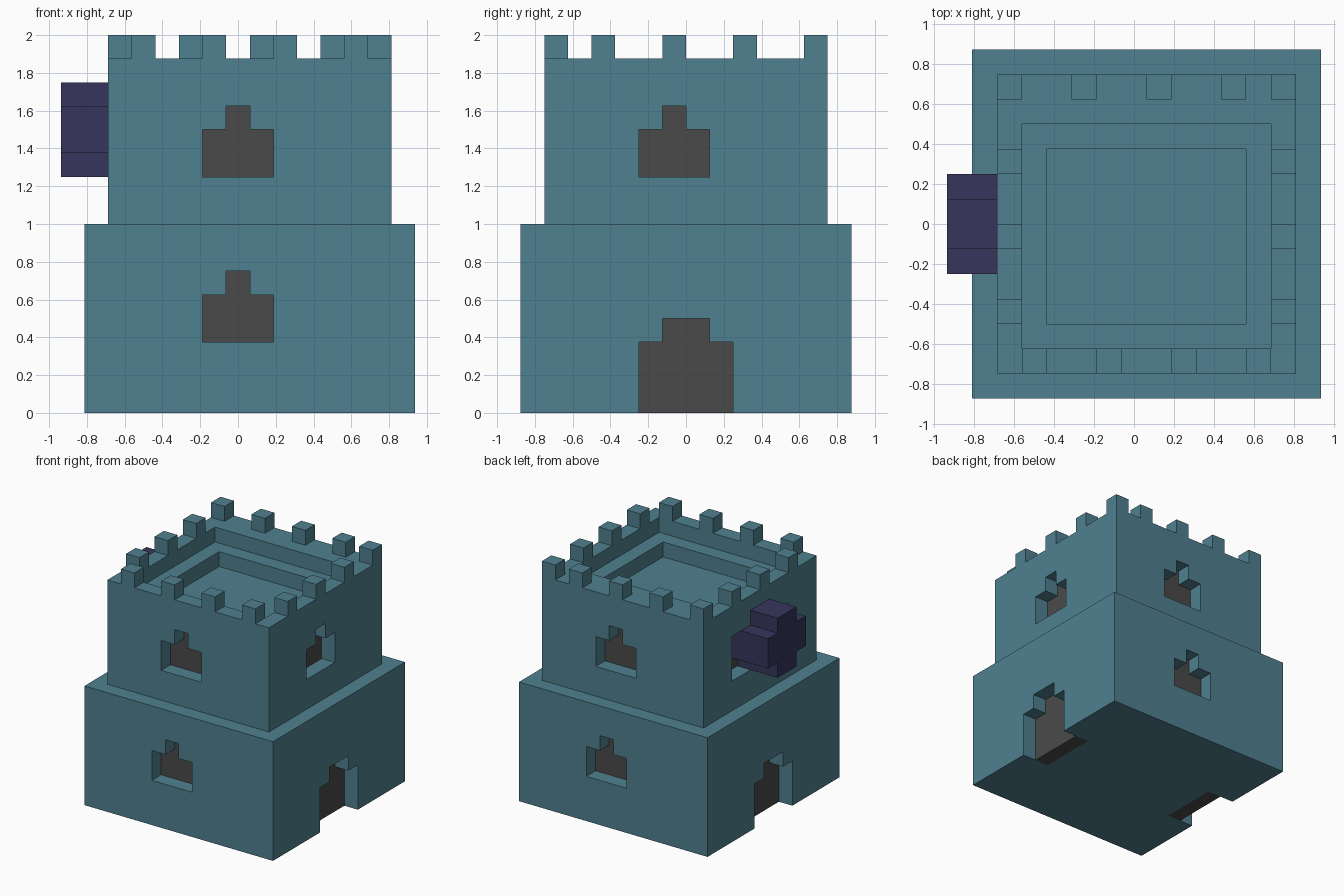
import bpy, bmesh

cube = bpy.data.objects.get("Cube")
if cube:
    bpy.data.objects.remove(cube, do_unlink=True)

V = 0.125  # block size


def srgb(*rgb):
    return tuple(((c / 255 + 0.055) / 1.055) ** 2.4 for c in rgb) + (1.0,)


def material(name, colour):
    m = bpy.data.materials.new(name)
    m.use_nodes = True
    m.diffuse_color = colour
    bsdf = m.node_tree.nodes["Principled BSDF"]
    bsdf.inputs["Base Color"].default_value = colour
    bsdf.inputs["Roughness"].default_value = 0.9
    return m


TEAL = material("teal_stone", srgb(79, 128, 144))
GREY = material("dark_grey", srgb(74, 74, 74))
PURPLE = material("dark_purple", srgb(55, 53, 92))


def make_object(name, bm, mat):
    bmesh.ops.recalc_face_normals(bm, faces=bm.faces[:])
    mesh = bpy.data.meshes.new(name)
    bm.to_mesh(mesh)
    bm.free()
    mesh.materials.append(mat)
    ob = bpy.data.objects.new(name, mesh)
    bpy.context.collection.objects.link(ob)
    return ob


def prism(name, profile, axis, a, b, mat):
    """Extrude a (horizontal, z) profile along x or y from a to b."""
    bm = bmesh.new()
    verts = [bm.verts.new((a, u, z) if axis == "x" else (u, a, z)) for u, z in profile]
    face = bm.faces.new(verts)
    new = bmesh.ops.extrude_face_region(bm, geom=[face])["geom"]
    move = (b - a, 0, 0) if axis == "x" else (0, b - a, 0)
    bmesh.ops.translate(bm, vec=move, verts=[g for g in new if isinstance(g, bmesh.types.BMVert)])
    return make_object(name, bm, mat)


def box(name, x, y, z, mat):
    profile = [(x[0], z[0]), (x[1], z[0]), (x[1], z[1]), (x[0], z[1])]
    return prism(name, profile, "y", y[0], y[1], mat)


def cut(target, cutter):
    mod = target.modifiers.new("cut", "BOOLEAN")
    mod.operation = "DIFFERENCE"
    mod.solver = "EXACT"
    mod.object = cutter
    bpy.context.view_layer.objects.active = target
    bpy.ops.object.modifier_apply(modifier=mod.name)
    bpy.data.objects.remove(cutter, do_unlink=True)


def stepped(c, w, s, z0, z1, z2):
    """Opening outline: wide lower part, narrower step on top."""
    return [(c - w, z0), (c + w, z0), (c + w, z1), (c + s, z1),
            (c + s, z2), (c - s, z2), (c - s, z1), (c - w, z1)]


def opening(name, wall, axis, face, inward, shape, plug):
    """Cut a recess one block deep and back it with a grey panel."""
    outline = stepped(*shape)
    depth = V + plug
    cut(wall, prism("cutter", outline, axis, face - inward * 0.05, face + inward * depth, GREY))
    back = depth if plug else V + 0.004
    front = V if plug else V - 0.002
    prism(name, outline, axis, face + inward * front, face + inward * back, GREY)


# Main masses
base = box("lower_storey", (-0.8125, 0.9375), (-0.875, 0.875), (0, 1), TEAL)
tower = box("upper_storey", (-0.6875, 0.8125), (-0.75, 0.75), (1, 1.875), TEAL)

# Stepped roof well
cut(tower, box("cutter", (-0.5625, 0.6875), (-0.625, 0.5), (1.75, 2), TEAL))
cut(tower, box("cutter", (-0.4375, 0.5625), (-0.5, 0.375), (1.625, 1.9), TEAL))

# Windows on front and back
for level, wall, y, z in (("lower", base, 0.875, 0.375), ("upper", tower, 0.75, 1.25)):
    for side, sign, c in (("front", -1, 0), ("back", 1, V)):
        opening(f"{level}_{side}_window", wall, "y", sign * y, -sign,
                (c, 0.1875, 0.0625, z, z + 0.25, z + 0.375), 0)

# Side window and wide gun port
opening("upper_left_window", tower, "x", 0.8125, -1,
        (-0.0625, 0.1875, 0.0625, 1.25, 1.5, 1.625), 0)
opening("gun_port", tower, "x", -0.6875, 1, (0, 0.375, 0.125, 1.25, 1.625, 1.74), 0)

# Doors through both sides
for side, face, inward in (("left", 0.9375, -1), ("right", -0.8125, 1)):
    opening(f"{side}_door", base, "x", face, inward, (0, 0.25, 0.125, -0.05, 0.375, 0.5), V)
    door = bpy.data.objects[f"{side}_door"]
    for v in door.data.vertices:
        v.co.z = max(v.co.z, 0)

# Cross-section barrel sticking out of the gun port
a, b = V, 2 * V
cross = [(-a, -b), (a, -b), (a, -a), (b, -a), (b, a), (a, a),
         (a, b), (-a, b), (-a, a), (-b, a), (-b, -a), (-a, -a)]
prism("barrel", [(u, 1.5 + w) for u, w in cross], "x", -0.9375, -0.57, PURPLE)

# Battlements
spots = [(x, 0.625) for x in (-0.6875, -0.3125, 0.0625, 0.4375, 0.6875)]
spots += [(x, -0.75) for x in (-0.5625, -0.1875, 0.1875, 0.5625)]
spots += [(x, y) for x in (-0.6875, 0.6875) for y in (-0.5, -0.125, 0.25)]
for i, (x, y) in enumerate(spots):
    box(f"battlement_{i + 1}", (x, x + V), (y, y + V), (1.875, 2), TEAL)
